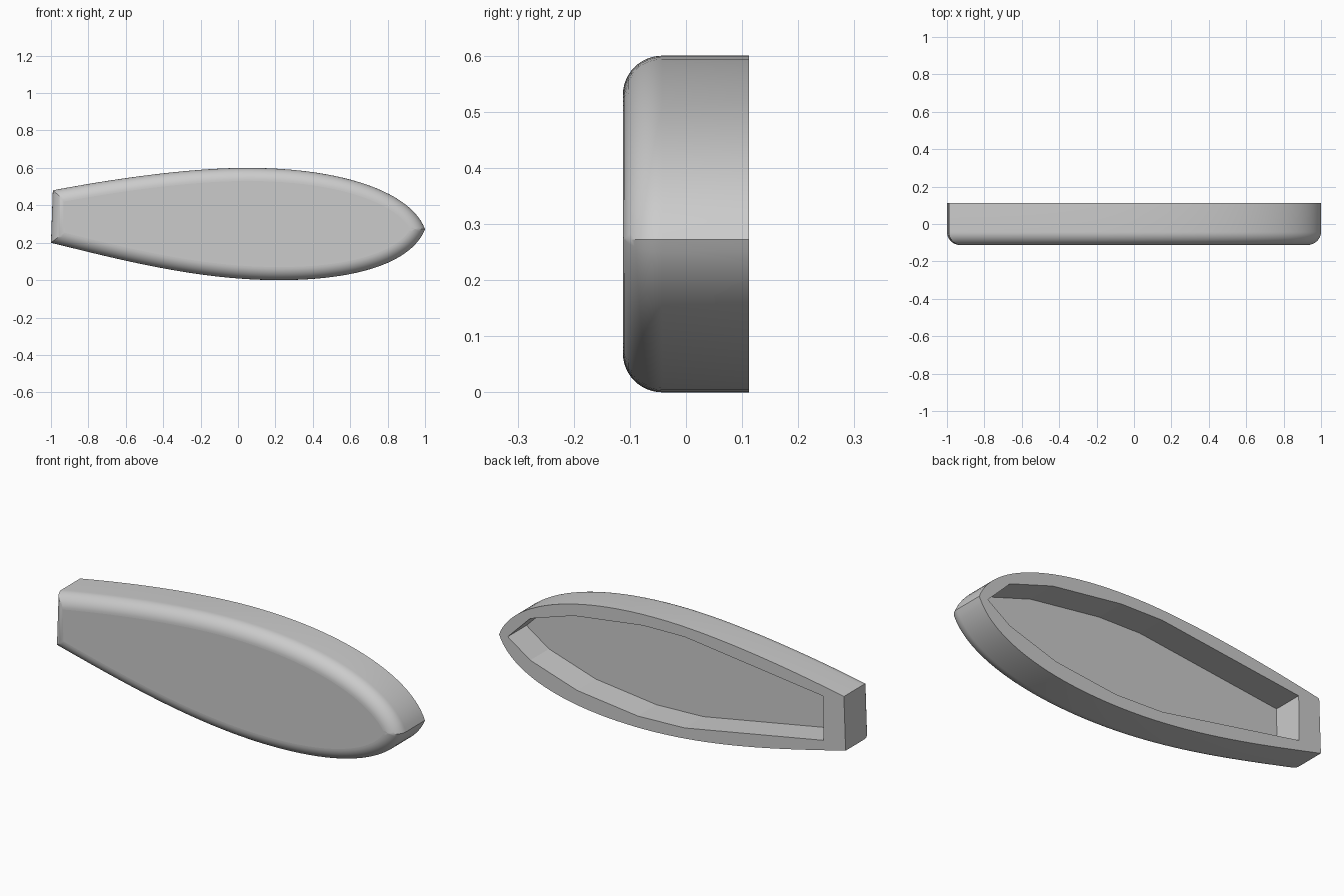
import bpy, bmesh, math
from mathutils import Vector
from mathutils.geometry import interpolate_bezier

old = bpy.data.objects.get("Cube")
if old:
    bpy.data.objects.remove(old, do_unlink=True)

BACK, FRONT = 0.1125, -0.1125   # open rim plane and closed outer plane
RADIUS = 0.07                   # rounded outer edge
FLOOR = -0.042                  # bottom of the recess
STEPS = 12

grey = bpy.data.materials.new("plain grey")
grey.use_nodes = True
colour = (0.6, 0.6, 0.6, 1)
grey.diffuse_color = colour
grey.node_tree.nodes["Principled BSDF"].inputs["Base Color"].default_value = colour

# Outer outline in x, z: lower side to the pointed tip, then back along the top
curves = [
    [(-1, 0.2), (-0.6, 0.1), (-0.2, 0), (0.22, 0)],
    [(0.22, 0), (0.64, 0), (0.93, 0.095), (1, 0.272)],
    [(1, 0.272), (0.93, 0.462), (0.58, 0.6), (0.05, 0.6)],
    [(0.05, 0.6), (-0.25, 0.6), (-0.65, 0.545), (-0.99, 0.48)],
]
outline = []
for c in curves:
    pts = interpolate_bezier(*[Vector((x, z, 0)) for x, z in c], 25)
    outline += [p.to_2d() for p in pts[:-1]]
outline.append(Vector((-0.99, 0.48)))

# Recess outline, with coarse straight sides
recess = [Vector(p) for p in [
    (-0.873, 0.22), (-0.07, 0.07), (0.2, 0.06), (0.55, 0.1), (0.82, 0.185), (0.95, 0.273),
    (0.82, 0.403), (0.57, 0.484), (0.17, 0.54), (-0.07, 0.545), (-0.87, 0.45)]]


def inset(points, d):
    """Move a counter-clockwise loop inwards by d with mitred corners."""
    result = []
    for i, p in enumerate(points):
        a = (p - points[i - 1]).normalized()
        b = (points[(i + 1) % len(points)] - p).normalized()
        na, nb = Vector((-a.y, a.x)), Vector((-b.y, b.x))
        result.append(p + (na + nb) * d / (1 + na.dot(nb)))
    return result


bm = bmesh.new()


def ring(points, y):
    return [bm.verts.new((p.x, y, p.y)) for p in points]


def bridge(r, s):
    n = len(r)
    return [bm.faces.new((r[i], r[(i + 1) % n], s[(i + 1) % n], s[i])) for i in range(n)]


# Side wall, rounded edge and closed outer face
rim = ring(outline, BACK)
last = rim
for k in range(STEPS + 1):
    a = math.pi / 2 * k / STEPS
    new = ring(inset(outline, RADIUS * (1 - math.cos(a))), FRONT + RADIUS * (1 - math.sin(a)))
    bridge(last, new)
    last = new
cap = bm.faces.new(last)

# Recess walls and floor
mouth = ring(recess, BACK)
bed = ring(recess, FLOOR)
walls = bridge(mouth, bed)
bm.faces.new(bed)

# Flat rim between the outer and recess outlines
edges = [bm.edges.get((r[i - 1], r[i])) for r in (rim, mouth) for i in range(len(r))]
bmesh.ops.triangle_fill(bm, edges=edges, use_beauty=True, normal=(0, 1, 0))
bmesh.ops.recalc_face_normals(bm, faces=bm.faces)
bm.faces.index_update()
flat = [f.index for f in walls + [cap]]

mesh = bpy.data.meshes.new("hollow_hull")
bm.to_mesh(mesh)
bm.free()
mesh.materials.append(grey)
hull = bpy.data.objects.new("hollow_hull", mesh)
bpy.context.collection.objects.link(hull)

# Smooth outside, flat outer face and faceted recess
bpy.ops.object.select_all(action='DESELECT')
hull.select_set(True)
bpy.context.view_layer.objects.active = hull
bpy.ops.object.shade_smooth_by_angle(angle=math.radians(30))
for i in flat:
    mesh.polygons[i].use_smooth = False
